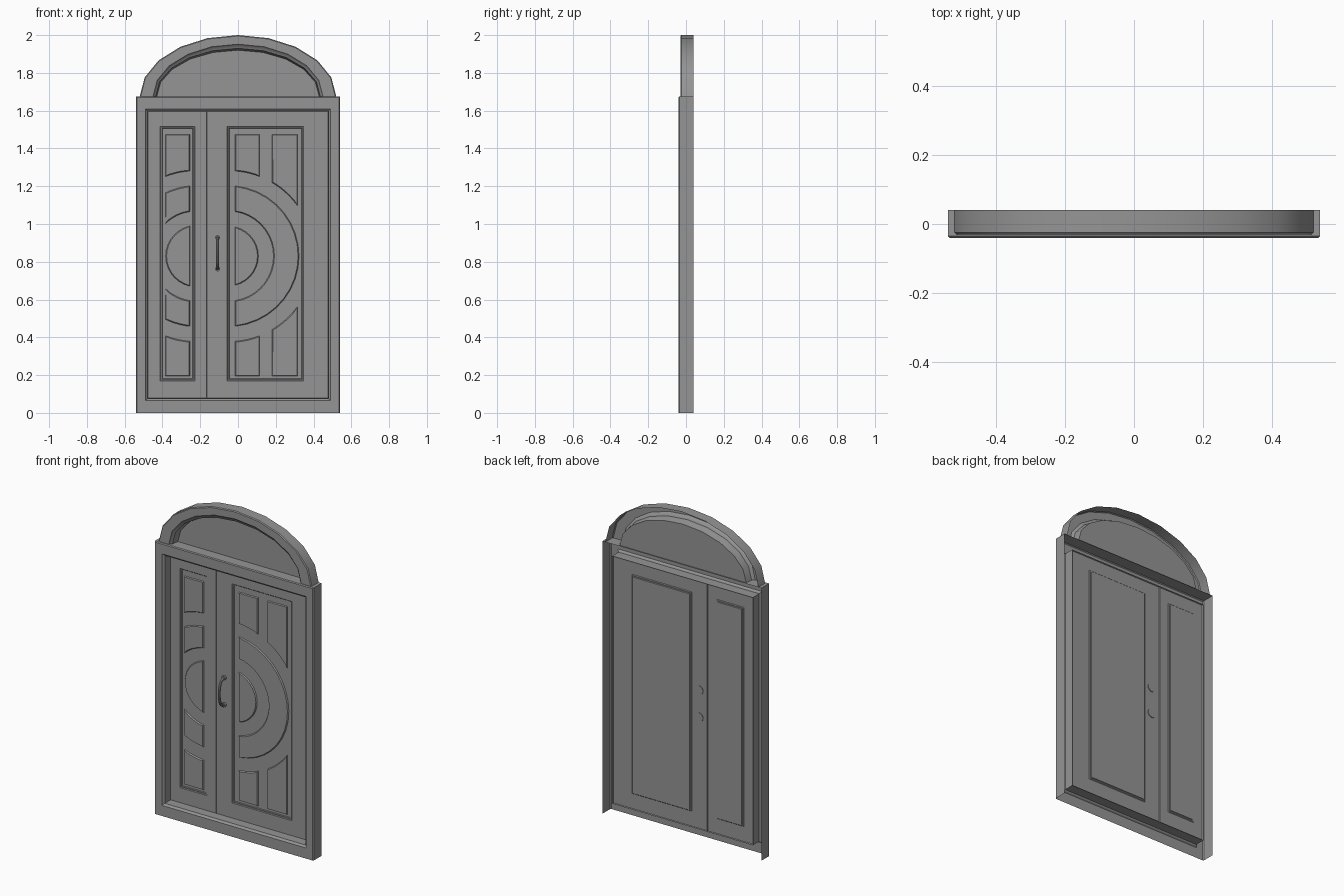
import bpy, bmesh, math

cube = bpy.data.objects.get("Cube")
if cube:
    bpy.data.objects.remove(cube, do_unlink=True)

GREY = (0.3, 0.3, 0.3, 1.0)
grey = bpy.data.materials.new("plain grey")
grey.use_nodes = True
grey.diffuse_color = GREY
grey.node_tree.nodes["Principled BSDF"].inputs["Base Color"].default_value = GREY

MID = 0.83                    # height of the centre of all arcs
LOW, HIGH = 0.195, 1.475      # ends of the raised fields
RECESS = 0.033                # depth of the sunken panel floor
R_DISC, R_IN, R_OUT, R_FIELD = 0.158, 0.238, 0.373, 0.452


def finish(name, bm):
    mesh = bpy.data.meshes.new(name)
    bm.to_mesh(mesh)
    bm.free()
    mesh.materials.append(grey)
    obj = bpy.data.objects.new(name, mesh)
    bpy.context.collection.objects.link(obj)
    return obj


def smooth(obj):
    bpy.ops.object.select_all(action='DESELECT')
    obj.select_set(True)
    bpy.context.view_layer.objects.active = obj
    bpy.ops.object.shade_smooth_by_angle(angle=math.radians(28))


def loft(name, rings, cap=False, floor=None):
    """Skin (outline, y) rings; faces lying wholly on the floor are left out."""
    bm = bmesh.new()
    loops = [[bm.verts.new((x, y, z)) for x, z in outline] for outline, y in rings]
    for a, b in zip(loops, loops[1:]):
        for i in range(len(a)):
            j = (i + 1) % len(a)
            quad = (a[i], a[j], b[j], b[i])
            if floor is None or any(abs(v.co.z - floor) > 1e-4 for v in quad):
                bm.faces.new(quad)
    if cap:
        bm.faces.new(loops[-1])
    return finish(name, bm)


def rect(x0, x1, z0, z1, inset=0.0):
    x0, x1, z0, z1 = x0 + inset, x1 - inset, z0 + inset, z1 - inset
    return [(x0, z0), (x1, z0), (x1, z1), (x0, z1)]


def half_ellipse(rx, rz, base, steps=10):
    return [(rx * math.cos(math.pi * i / steps), base + rz * math.sin(math.pi * i / steps))
            for i in range(steps + 1)]


def raised(name, outline):
    """Low field with sloping edges on the panel floor."""
    bm = bmesh.new()
    face = bm.faces.new([bm.verts.new((x, RECESS - 0.0005, z)) for x, z in outline])
    face.normal_update()
    if face.normal.y > 0:
        face.normal_flip()
    bmesh.ops.inset_individual(bm, faces=[face], thickness=0.005, depth=0.007)
    return finish(name, bm)


def arc_over(x0, x1, cx, r, sign, steps=6):
    """Arc of a circle about (cx, MID) between two x positions."""
    xs = [x0 + (x1 - x0) * i / steps for i in range(steps + 1)]
    return [(x, MID + sign * math.sqrt(r * r - (x - cx) ** 2)) for x in xs]


def side_arc(cx, edge, r, steps):
    """Arc bulging sideways from the vertical line x = edge."""
    side = 1 if edge > cx else -1
    a = math.acos(abs(edge - cx) / r)
    return [(cx + side * r * math.cos(-a + 2 * a * i / steps),
             MID + r * math.sin(-a + 2 * a * i / steps)) for i in range(steps + 1)]


# Outer frame: hollow moulding, open at the back and underneath
TOP = 1.675
loft("door_frame", [
    (rect(-0.54, 0.54, 0, TOP), 0.04),
    (rect(-0.54, 0.54, 0, TOP), -0.035),
    (rect(-0.535, 0.535, 0, TOP - 0.005), -0.04),
    (rect(-0.49, 0.49, 0.065, 1.61), -0.04),
    (rect(-0.485, 0.485, 0.07, 1.605), -0.032),
    (rect(-0.478, 0.478, 0.076, 1.598), -0.028),
    (rect(-0.478, 0.478, 0.076, 1.598), 0.034)], floor=0)

# Arched top with a sunken half-round panel
arch = [(0.52, 0.325, 0.04), (0.52, 0.325, -0.025), (0.515, 0.32, -0.03),
        (0.45, 0.277, -0.03), (0.444, 0.268, -0.02), (0.436, 0.255, -0.015),
        (0.43, 0.245, 0.03)]
smooth(loft("arched_top", [(half_ellipse(rx, rz, TOP), y) for rx, rz, y in arch],
            cap=True, floor=TOP))

# Two door leaves, each with one sunken panel
for name, leaf, panel in (
        ("narrow_leaf", (-0.478, -0.165, 0.076, 1.598), (-0.413, -0.228, 0.17, 1.517)),
        ("wide_leaf", (-0.165, 0.478, 0.076, 1.598), (-0.058, 0.348, 0.17, 1.517))):
    loft(name, [(rect(*leaf), 0.03), (rect(*leaf, inset=0.002), 0.025),
                (rect(*panel), 0.025), (rect(*panel, inset=0.004), 0.029),
                (rect(*panel, inset=0.010), 0.029),
                (rect(*panel, inset=0.012), RECESS)], cap=True)

# Wide leaf: half disc and half ring
CX, EDGE = -0.05, -0.015
raised("wide_half_disc", side_arc(CX, EDGE, R_DISC, 14))
raised("wide_half_ring",
       side_arc(CX, EDGE, R_OUT, 18) + side_arc(CX, EDGE, R_IN, 18)[::-1])

# Narrow leaf: half disc facing the other way
NX, N0, N1 = -0.22, -0.385, -0.255
raised("narrow_half_disc", side_arc(NX, N1, R_DISC + 0.005, 14))

# Fields above and below the arcs
for sign, end, level in ((1, HIGH, "upper"), (-1, LOW, "lower")):
    for name, x0, x1, cx in (("wide_inner", EDGE, 0.115, CX),
                             ("wide_outer", 0.18, 0.315, CX),
                             ("narrow", N0, N1, NX)):
        raised(f"{level}_{name}_field",
               arc_over(x0, x1, cx, R_FIELD, sign) + [(x1, end), (x0, end)])
    raised(f"{level}_narrow_band", arc_over(N0, N1, NX, R_OUT, sign)
           + arc_over(N0, N1, NX, R_IN, sign)[::-1])

# Bowed pull handle
HX, HZ, SPAN = -0.108, 0.845, 0.083
curve = bpy.data.curves.new("pull_handle", 'CURVE')
curve.dimensions = '3D'
curve.bevel_depth = 0.008
curve.bevel_resolution = 2
curve.use_fill_caps = True
path = curve.splines.new('POLY')
STEPS = 14
path.points.add(STEPS)
for i, p in enumerate(path.points):
    t = math.pi * i / STEPS
    p.co = (HX, 0.027 - 0.055 * math.sin(t) ** 0.6, HZ - SPAN * math.cos(t), 1)
curve.materials.append(grey)
handle = bpy.data.objects.new("pull_handle", curve)
bpy.context.collection.objects.link(handle)
bpy.ops.object.select_all(action='DESELECT')
handle.select_set(True)
bpy.context.view_layer.objects.active = handle
bpy.ops.object.convert(target='MESH')
smooth(bpy.context.view_layer.objects.active)


# Handle mounts: small collars in front, round plates behind
def disc(name, radius, depth, y, z):
    bm = bmesh.new()
    bmesh.ops.create_cone(bm, cap_ends=True, segments=16, radius1=radius,
                          radius2=radius, depth=depth)
    for v in bm.verts:
        v.co = (HX + v.co.x, y + v.co.z, z - v.co.y)
    bmesh.ops.recalc_face_normals(bm, faces=bm.faces)
    smooth(finish(name, bm))


for level, z in (("upper", HZ + SPAN), ("lower", HZ - SPAN)):
    disc(f"{level}_handle_collar", 0.013, 0.014, 0.019, z)
    disc(f"{level}_back_plate", 0.028, 0.004, 0.028, z)
